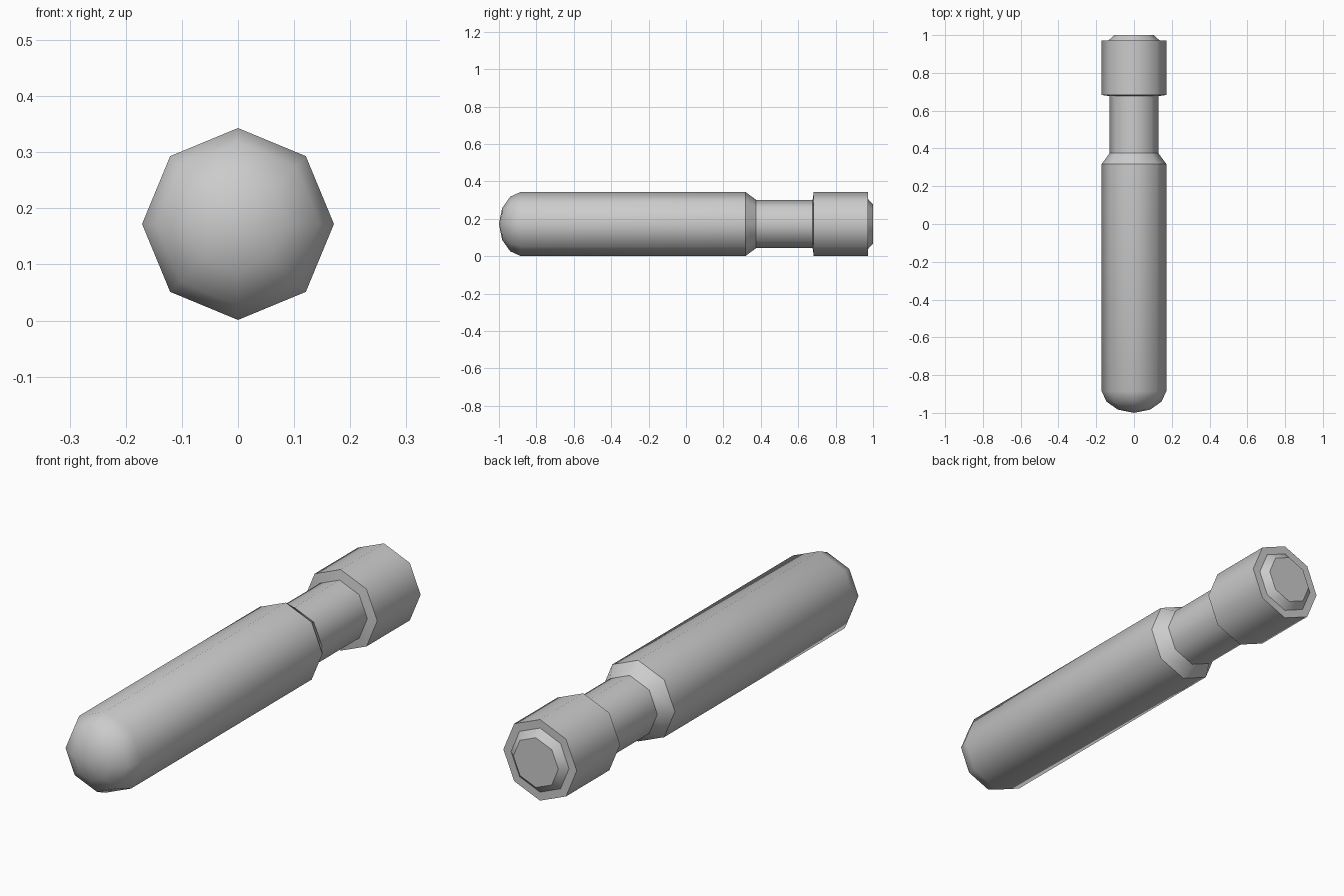
import bpy, bmesh, math

if "Cube" in bpy.data.objects:
    bpy.data.objects.remove(bpy.data.objects["Cube"])

SIDES = 8
AXIS_Z = 0.172

steel = bpy.data.materials.new("grey steel")
steel.diffuse_color = (0.6, 0.6, 0.6, 1)
steel.use_nodes = True
steel.node_tree.nodes["Principled BSDF"].inputs["Base Color"].default_value = steel.diffuse_color


def lathe(name, profile, creases=()):
    """Spin (y, radius) points around the long axis; creases lists sharp rings."""
    bm = bmesh.new()
    rings = []
    for y, r in profile:
        n = SIDES if r > 0 else 1
        rings.append([bm.verts.new((r * math.cos(2 * math.pi * i / SIDES), y,
                                    AXIS_Z + r * math.sin(2 * math.pi * i / SIDES)))
                      for i in range(n)])
    for a, b in zip(rings, rings[1:]):
        for i in range(SIDES):
            j = (i + 1) % SIDES
            if len(a) == 1:
                bm.faces.new((a[0], b[i], b[j]))
            else:
                bm.faces.new((a[j], a[i], b[i], b[j]))
    # flat cap on the far end when requested by a crease on the last ring
    if len(profile) - 1 in creases:
        bm.faces.new(rings[-1][::-1])
    for f in bm.faces:
        f.smooth = True
    for k in creases:
        for i in range(SIDES):
            e = bm.edges.get((rings[k][i], rings[k][(i + 1) % SIDES]))
            e.smooth = False
    bm.normal_update()
    me = bpy.data.meshes.new(name)
    bm.to_mesh(me)
    bm.free()
    me.materials.append(steel)
    ob = bpy.data.objects.new(name, me)
    bpy.context.collection.objects.link(ob)
    return ob


# Long shaft with rounded nose and tapered shoulder
lathe("shaft", [(-1.0, 0), (-0.983, 0.085), (-0.94, 0.146), (-0.885, 0.171),
                (0.318, 0.171), (0.375, 0.129)], creases=(4,))

# Narrow neck
lathe("neck", [(0.375, 0.129), (0.68, 0.129)])

# Wide head with flat shoulders front and back
lathe("head", [(0.677, 0.129), (0.683, 0.171), (0.972, 0.171), (0.972, 0.135)],
      creases=(1, 2))

# Bevelled boss closing the head
lathe("end_boss", [(0.972, 0.135), (1.0, 0.105)], creases=(1,))
